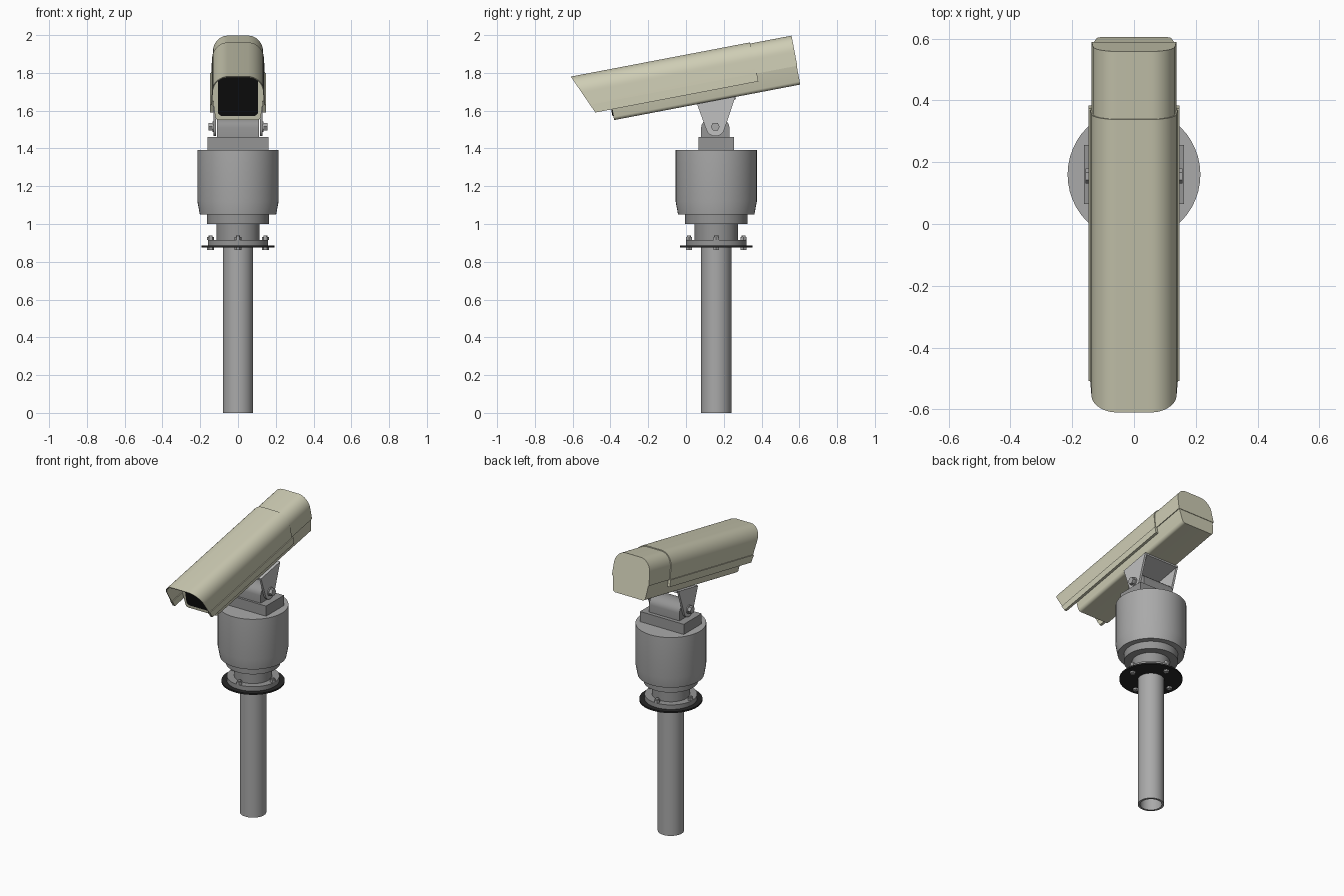
import bpy, bmesh, math
from mathutils import Matrix

old = bpy.data.objects.get("Cube")
if old:
    bpy.data.objects.remove(old, do_unlink=True)

TILT = math.radians(10.8)   # upward tilt of the camera housing
CY = 0.16                   # y of the pole axis
PIVOT = (0.155, 1.515)      # y, z of the tilt hinge


def material(name, r, g, b):
    m = bpy.data.materials.new(name)
    m.use_nodes = True
    m.diffuse_color = (r, g, b, 1)
    m.node_tree.nodes["Principled BSDF"].inputs["Base Color"].default_value = (r, g, b, 1)
    return m


CREAM = material("cream paint", 0.62, 0.61, 0.46)
GREY = material("grey metal", 0.40, 0.40, 0.40)
MID = material("mid grey metal", 0.30, 0.30, 0.30)
LIGHT = material("light grey bracket", 0.53, 0.53, 0.53)
BLACK = material("black rubber", 0.02, 0.02, 0.02)
GLASS = material("dark glass", 0.004, 0.004, 0.004)


def finish(name, bm, mat, tilted=False, smooth=True):
    bmesh.ops.recalc_face_normals(bm, faces=bm.faces)
    me = bpy.data.meshes.new(name)
    bm.to_mesh(me)
    bm.free()
    ob = bpy.data.objects.new(name, me)
    bpy.context.collection.objects.link(ob)
    me.materials.append(mat)
    if tilted:
        ob.rotation_euler.x = TILT
    if smooth:
        bpy.ops.object.select_all(action='DESELECT')
        ob.select_set(True)
        bpy.context.view_layer.objects.active = ob
        bpy.ops.object.shade_smooth_by_angle(angle=math.radians(30))
    return ob


def lathe(name, profile, mat, x=0, y=CY, steps=48, closed=False):
    """Turn an (r, z) profile around a vertical axis."""
    bm = bmesh.new()
    rings = []
    for r, z in profile:
        rings.append([bm.verts.new((x + r * math.cos(i * math.tau / steps),
                                    y + r * math.sin(i * math.tau / steps), z))
                      for i in range(steps)])
    pairs = list(zip(rings, rings[1:]))
    if closed:
        pairs.append((rings[-1], rings[0]))
    else:
        bm.faces.new(rings[0])
        bm.faces.new(rings[-1])
    for a, b in pairs:
        for i in range(steps):
            j = (i + 1) % steps
            bm.faces.new((a[i], a[j], b[j], b[i]))
    return finish(name, bm, mat, smooth=steps > 8)


def prism(name, start, end, mat, tilted=False):
    """Join two matching outlines into a solid."""
    bm = bmesh.new()
    a = [bm.verts.new(p) for p in start]
    b = [bm.verts.new(p) for p in end]
    bm.faces.new(a)
    bm.faces.new(b)
    for i in range(len(a)):
        j = (i + 1) % len(a)
        bm.faces.new((a[i], a[j], b[j], b[i]))
    return finish(name, bm, mat, tilted)


def side_plate(name, outline, x0, x1, mat):
    return prism(name, [(x0, y, z) for y, z in outline], [(x1, y, z) for y, z in outline], mat)


def along(name, outline, u0, u1, mat, slant=0.0):
    """Extrude an (x, w) section along the housing, with a sloping front cut."""
    return prism(name, [(x, u0 + slant * (w - 1.652), w) for x, w in outline],
                 [(x, u1, w) for x, w in outline], mat, True)


def box(name, x, y, z, mat, tilted=False):
    bm = bmesh.new()
    mid = [(a + b) / 2 for a, b in (x, y, z)]
    size = [b - a for a, b in (x, y, z)]
    bmesh.ops.create_cube(bm, size=1, matrix=Matrix.Translation(mid) @ Matrix.Diagonal((*size, 1)))
    return finish(name, bm, mat, tilted, smooth=False)


def arc(cx, cz, rx, rz, a0, a1, n=10):
    angles = [math.radians(a0 + (a1 - a0) * i / n) for i in range(n + 1)]
    return [(cx + rx * math.cos(a), cz + rz * math.sin(a)) for a in angles]


def mirror(half):
    return half + [(-x, w) for x, w in reversed(half)]


# Pole and rotating base
lathe("pole", [(0.08, 0), (0.08, 0.88), (0.066, 0.88), (0.066, 0)], GREY, closed=True)
lathe("gasket_disc", [(0.192, 0.875), (0.192, 0.885)], BLACK)
lathe("flange", [(0.16, 0.885), (0.16, 0.915)], MID)
lathe("neck", [(0.115, 0.915), (0.115, 1.0)], MID)
lathe("collar", [(0.165, 1.0), (0.165, 1.05)], MID)
lathe("pan_drum", [(0.202, 1.05), (0.215, 1.12), (0.215, 1.392)], GREY)

# Flange bolts
for i in range(4):
    bx = 0.145 * math.cos(i * math.pi / 2)
    by = CY + 0.145 * math.sin(i * math.pi / 2)
    lathe("flange_bolt", [(0.011, 0.862), (0.011, 0.94)], GREY, bx, by, 12)
    lathe("flange_nut_top", [(0.018, 0.915), (0.018, 0.932)], GREY, bx, by, 6)
    lathe("flange_nut_bottom", [(0.018, 0.863), (0.018, 0.875)], GREY, bx, by, 6)

# Tilt mount
box("mount_plate", (-0.162, 0.162), (0.065, 0.255), (1.39, 1.46), MID)
mount = [(0.08, 1.46), (0.23, 1.46)] + arc(0.155, 1.51, 0.075, 0.055, 0, 180, 12)
side_plate("mount_block", mount, -0.112, 0.112, MID)
fork = [(0.058, 1.636), (0.262, 1.675)] + arc(*PIVOT, 0.05, 0.05, 340, 200, 12)
for s, side in ((1, "left"), (-1, "right")):
    side_plate(side + "_fork_plate", fork, s * 0.116, s * 0.13, LIGHT)
    side_plate(side + "_hinge_washer", arc(*PIVOT, 0.028, 0.028, 0, 345, 23),
               s * 0.13, s * 0.136, LIGHT)
    side_plate(side + "_hinge_bolt", arc(*PIVOT, 0.024, 0.024, 0, 300, 5),
               s * 0.136, s * 0.157, GREY)
box("fork_top_plate", (-0.118, 0.118), (0.367, 0.571), (1.582, 1.596), LIGHT, True)

# Camera housing: lower tray, upper cover and window
tray = mirror(arc(0.1, 1.615, 0.021, 0.021, -90, -10, 6) + [(0.132, 1.695)])
along("housing_tray", tray, -0.083, 0.92, CREAM)
cover = mirror([(0.137, 1.695)] + arc(0.055, 1.77, 0.078, 0.087, 0, 90, 12))
along("housing_cover", cover, -0.083, 0.923, CREAM)
window = mirror(arc(0.082, 1.642, 0.025, 0.025, -90, 0, 6) + arc(0.062, 1.79, 0.045, 0.05, 0, 90, 6))
along("front_window", window, -0.088, -0.082, GLASS)

# Sun shield: thin arched shell with a raked front
shell = [(0.143, 1.652), (0.142, 1.697)] + arc(0.055, 1.77, 0.083, 0.093, 0, 90, 12)
lining = [(0.137, 1.652), (0.1365, 1.697)] + arc(0.055, 1.77, 0.078, 0.087, 0, 90, 12)
shield = mirror(shell)
shield += list(reversed(mirror(lining)))
along("sun_shield", shield, -0.1735, 0.70, CREAM, -0.436)

# Side rails along the lower edge of the shield
for s, side in ((1, "left"), (-1, "right")):
    rail = [(s * 0.131, 1.652), (s * 0.148, 1.652), (s * 0.148, 1.697), (s * 0.131, 1.697)]
    along(side + "_rail", rail, -0.1735, 0.705, CREAM, -0.436)
